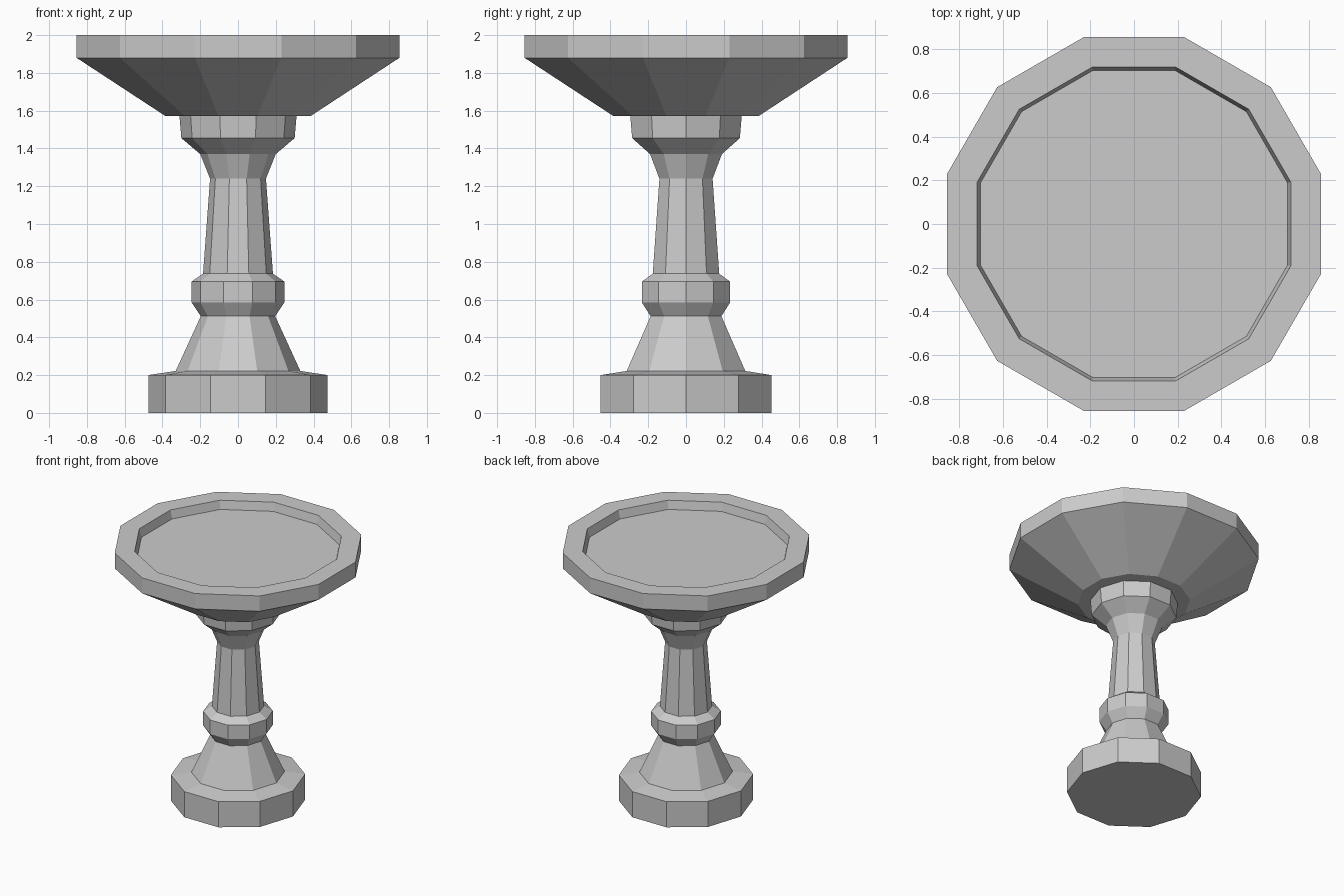
import bpy, bmesh
from math import cos, sin, pi, radians

cube = bpy.data.objects.get("Cube")
if cube:
    bpy.data.objects.remove(cube, do_unlink=True)

stone = bpy.data.materials.new("grey stone")
stone.use_nodes = True
COLOUR = (0.6, 0.6, 0.6, 1)
stone.diffuse_color = COLOUR
stone.node_tree.nodes["Principled BSDF"].inputs["Base Color"].default_value = COLOUR


def turned(name, profile, sides, turn=0):
    """Faceted solid from (corner radius, height) rings, capped at both ends."""
    bm = bmesh.new()
    rings = []
    for r, z in profile:
        angles = [turn + 2 * pi * i / sides for i in range(sides)]
        rings.append([bm.verts.new((r * cos(a), r * sin(a), z)) for a in angles])
    for low, high in zip(rings, rings[1:]):
        for i in range(sides):
            j = (i + 1) % sides
            bm.faces.new((low[i], low[j], high[j], high[i]))
    bm.faces.new(rings[0][::-1])
    bm.faces.new(rings[-1])
    bmesh.ops.recalc_face_normals(bm, faces=bm.faces)
    mesh = bpy.data.meshes.new(name)
    bm.to_mesh(mesh)
    bm.free()
    mesh.materials.append(stone)
    obj = bpy.data.objects.new(name, mesh)
    bpy.context.collection.objects.link(obj)
    return obj


# Ten-sided pedestal: plinth, flared foot, ring, tapered shaft, capital
turned("pedestal", [
    (0.475, 0), (0.475, 0.2), (0.33, 0.222),
    (0.197, 0.512), (0.246, 0.585), (0.246, 0.695), (0.185, 0.737),
    (0.148, 1.24), (0.2, 1.37), (0.3, 1.455), (0.31, 1.572),
], 10)

# Twelve-sided basin with a shallow recess; sizes given across the flats
flats = [(0.385, 1.572), (0.855, 1.88), (0.855, 2), (0.717, 2), (0.702, 1.935)]
half = radians(15)
turned("basin", [(r / cos(half), z) for r, z in flats], 12, half)
